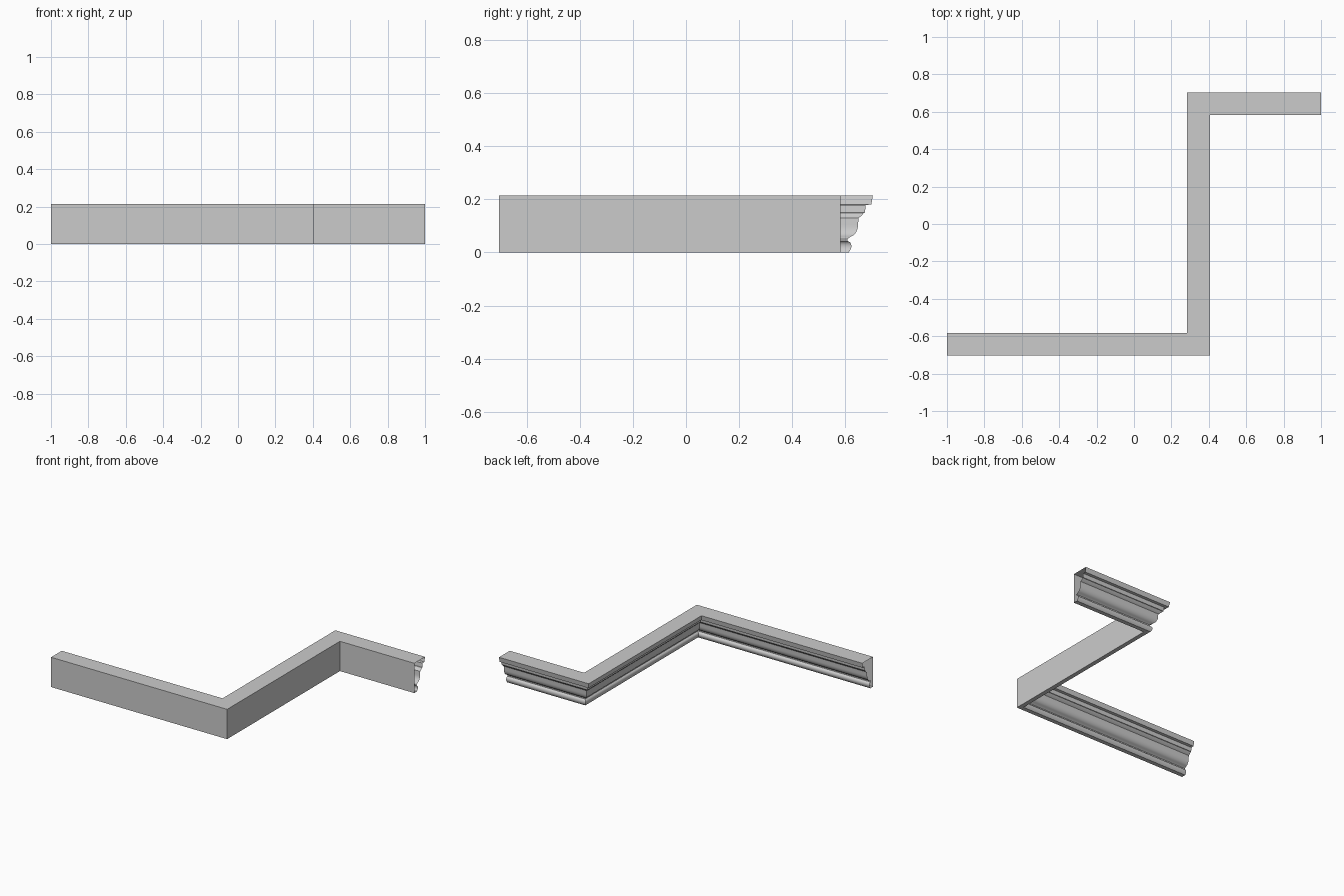
import bpy, bmesh
from math import sin, cos, pi

if "Cube" in bpy.data.objects:
    bpy.data.objects.remove(bpy.data.objects["Cube"])


def arc(cx, cz, rx, rz, a0, a1, n):
    """Points on an elliptical arc, angles in degrees."""
    pts = []
    for i in range(n + 1):
        a = (a0 + (a1 - a0) * i / n) * pi / 180
        pts.append((cx + rx * cos(a), cz + rz * sin(a)))
    return pts


# Cross-section: distance out from the flat back, height
profile = [(0, 0), (0.031, 0)]
profile += arc(0.029, 0.023, 0.012, 0.018, -50, 70, 5)       # lower bead
profile += [(0.027, 0.043), (0.027, 0.051), (0.032, 0.055)]  # small groove
profile += arc(0.032, 0.105, 0.034, 0.046, -75, 0, 6)        # rounded belly
profile += [(0.068, 0.130)]
profile += [(0.078, 0.137), (0.088, 0.149), (0.092, 0.150)]  # step
profile += [(0.095, 0.179), (0.116, 0.180), (0.122, 0.215), (0, 0.215)]

# Z-shaped path of the back face; each corner is mitred by a diagonal offset
path = [((-1, -0.704), (0, 1)), ((0.406, -0.704), (-1, 1)),
        ((0.406, 0.582), (-1, 1)), ((1, 0.582), (0, 1))]

# Sweep the profile along the path; the two ends stay open
bm = bmesh.new()
rings = [[bm.verts.new((x + mx * d, y + my * d, z)) for d, z in profile]
         for (x, y), (mx, my) in path]
n = len(profile)
for a, b in zip(rings, rings[1:]):
    for i in range(n):
        j = (i + 1) % n
        bm.faces.new((a[i], a[j], b[j], b[i]))
bmesh.ops.recalc_face_normals(bm, faces=bm.faces)

mesh = bpy.data.meshes.new("crown_moulding")
bm.to_mesh(mesh)
bm.free()
obj = bpy.data.objects.new("crown_moulding", mesh)
bpy.context.collection.objects.link(obj)

# Soft shading on the curved parts only
bpy.context.view_layer.objects.active = obj
obj.select_set(True)
bpy.ops.object.shade_smooth_by_angle(angle=30 * pi / 180)
